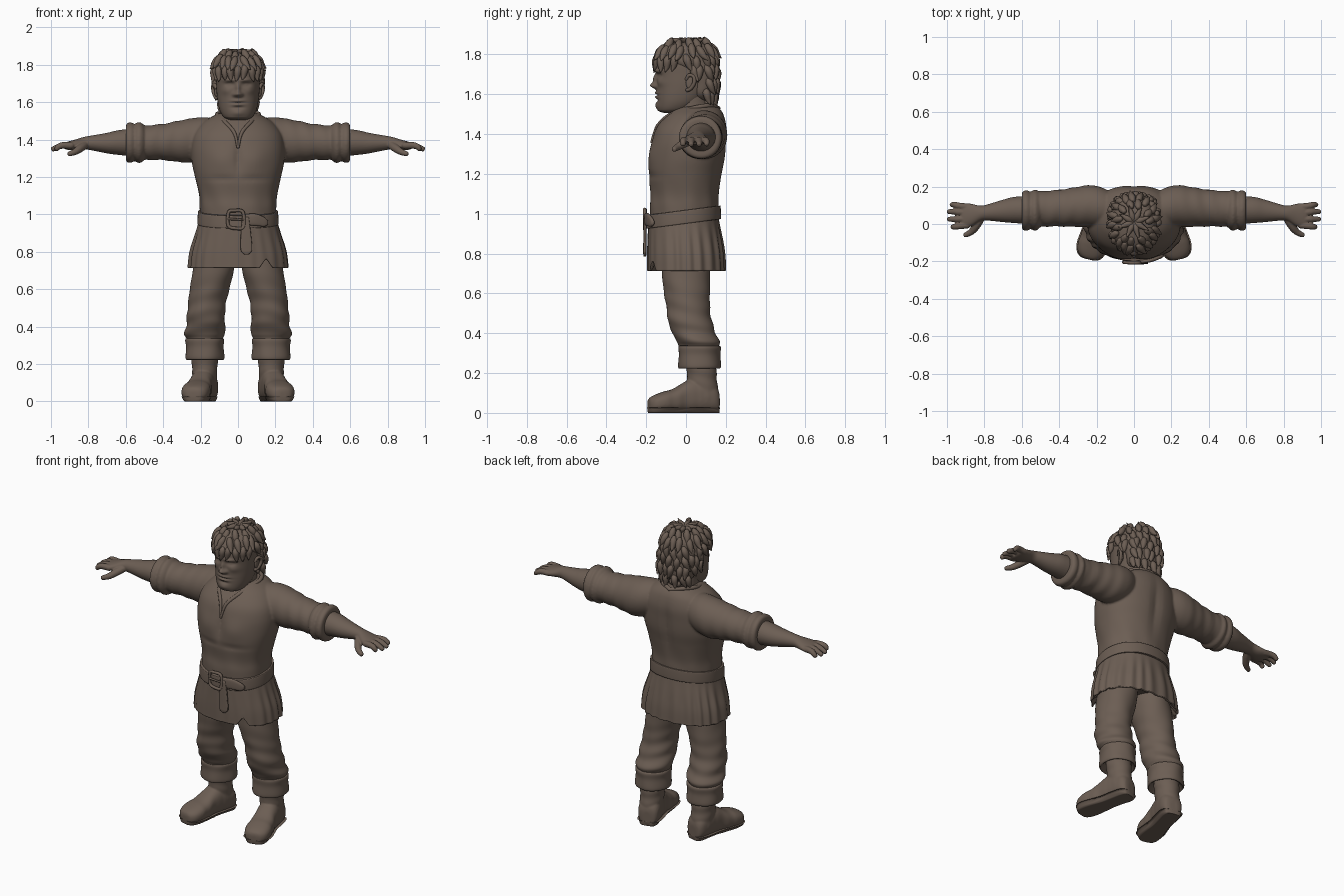
import bpy, bmesh, math, random
from mathutils import Vector, Matrix, Quaternion

random.seed(4)
MAT = bpy.data.materials.new("warm brown clay")
MAT.diffuse_color = (0.150, 0.112, 0.088, 1)


def spline(rows, sub):
    """Catmull-Rom through rows of numbers."""
    out = []
    for i in range(len(rows) - 1):
        p = [rows[max(i - 1, 0)], rows[i], rows[i + 1], rows[min(i + 2, len(rows) - 1)]]
        for s in range(sub):
            t = s / sub
            out.append([b + 0.5 * t * (c - a + t * (2*a - 5*b + 4*c - d + t * (3*(b - c) + d - a)))
                        for a, b, c, d in zip(*p)])
    return out + [list(rows[-1])]


def skin(bm, rings, mirror):
    for sx in ((1, -1) if mirror else (1,)):
        vs = [[bm.verts.new((v.x * sx, v.y, v.z)) for v in r] for r in rings]
        n = len(vs[0])
        for a, b in zip(vs, vs[1:]):
            for i in range(n):
                bm.faces.new((a[i], a[(i + 1) % n], b[(i + 1) % n], b[i]))
        bm.faces.new(vs[0][::-1])
        bm.faces.new(vs[-1])


def loft(bm, axis, rows, n=48, sub=5, power=2.0, fold=None, warp=None, mirror=False):
    """Rows are (position, centre a, centre b, radius a, radius b) along an axis."""
    rings = []
    for t, ca, cb, ra, rb in spline(rows, sub):
        ring = []
        for i in range(n):
            a = 2 * math.pi * i / n
            k = fold(a, t) if fold else 1
            c, s = math.cos(a), math.sin(a)
            p = ca + k * ra * math.copysign(abs(c) ** (2 / power), c)
            q = cb + k * rb * math.copysign(abs(s) ** (2 / power), s)
            v = Vector({'x': (t, p, q), 'y': (p, t, q), 'z': (p, q, t)}[axis])
            ring.append(warp(v) if warp else v)
        rings.append(ring)
    skin(bm, rings, mirror)


def tube(bm, pts, n=10, sub=4, mirror=False):
    """Round-ended tube through (x, y, z, radius) points."""
    def end(p, q):
        d = (Vector(p[:3]) - Vector(q[:3])).normalized() * p[3] * 0.6
        return (*(Vector(p[:3]) + d), p[3] * 0.6)
    rows = spline([end(pts[0], pts[1]), *pts, end(pts[-1], pts[-2])], sub)
    pos = [Vector(r[:3]) for r in rows]
    rings, q, old = [], Quaternion(), Vector((0, 0, 1))
    for i, r in enumerate(rows):
        d = (pos[min(i + 1, len(pos) - 1)] - pos[max(i - 1, 0)]).normalized()
        q = old.rotation_difference(d) @ q
        old = d
        rings.append([pos[i] + q @ Vector((math.cos(2*math.pi*k/n), math.sin(2*math.pi*k/n), 0)) * r[3]
                      for k in range(n)])
    skin(bm, rings, mirror)


def finish(name, bm, voxel=0, smooth=3):
    bmesh.ops.recalc_face_normals(bm, faces=bm.faces)
    for f in bm.faces:
        f.smooth = True
    me = bpy.data.meshes.new(name)
    bm.to_mesh(me)
    bm.free()
    me.materials.append(MAT)
    ob = bpy.data.objects.new(name, me)
    bpy.context.collection.objects.link(ob)
    if voxel:
        m = ob.modifiers.new("blend", 'REMESH')
        m.mode, m.voxel_size, m.use_smooth_shade = 'VOXEL', voxel, True
        s = ob.modifiers.new("soften", 'SMOOTH')
        s.factor, s.iterations = 0.5, smooth


def gauss(x, z, cx, cz, sx, sz):
    return math.exp(-((x - cx) / sx) ** 2 - ((z - cz) / sz) ** 2)


# tunic body, sleeves and rolled sleeve cuffs, blended together
def chest(v):
    if v.y < 0:
        v.y -= 0.012 * (gauss(abs(v.x), v.z, 0.09, 1.29, 0.07, 0.06) - gauss(v.x, v.z, 0, 1.32, 0.02, 0.1))
        v.y += 0.006 * gauss(abs(v.x), v.z, 0.08, 1.19, 0.09, 0.015)
    else:
        v.y -= 0.012 * gauss(v.x, v.z, 0, 1.3, 0.03, 0.15)
    return v

bm = bmesh.new()
loft(bm, 'z', [(.93, 0, -.01, .20, .17), (1.03, 0, -.01, .204, .173), (1.10, 0, -.007, .208, .172),
               (1.20, 0, -.003, .23, .185), (1.28, 0, .008, .247, .19), (1.36, 0, .016, .25, .188),
               (1.43, 0, .028, .235, .178), (1.49, 0, .045, .19, .148), (1.525, 0, .055, .135, .118),
               (1.54, 0, .06, .10, .09)], n=72, sub=6, power=2.2, warp=chest,
     fold=lambda a, t: 1 + .012 * math.sin(9 * a + 12 * t) * max(0, 1 - abs(t - 1.06) / .14))
loft(bm, 'x', [(.08, .07, 1.42, .08, .085), (.18, .09, 1.407, .108, .112), (.25, .095, 1.395, .112, .118),
               (.32, .09, 1.39, .105, .11), (.40, .085, 1.387, .098, .097), (.50, .08, 1.383, .094, .092),
               (.57, .077, 1.383, .09, .09)], mirror=True,
     fold=lambda a, t: 1 + .022 * math.sin(75 * t + 2 * math.sin(a + 1)) * min(1, max(0, (t - .2) * 6)))
loft(bm, 'x', [(x, .073, 1.383, r, r) for x, r in
               ((.50, .085), (.507, .098), (.528, .11), (.548, .102), (.556, .098), (.566, .106),
                (.583, .108), (.598, .098), (.60, .08))], mirror=True,
     fold=lambda a, t: 1 + .012 * math.sin(3 * a + 40 * t))
finish("tunic_top", bm, .007)

# neckline band with a front slit
bm = bmesh.new()
tube(bm, [(0, .16, 1.53, .012), (.075, .125, 1.542, .012), (.112, .05, 1.533, .012), (.075, -.075, 1.498, .011),
          (.03, -.133, 1.452, .010), (.012, -.155, 1.415, .008), (.002, -.173, 1.36, .006)], mirror=True)
finish("collar", bm)

# pleated tunic skirt with a notch in the front hem
def notch(v):
    if v.y < 0 and v.z < .8:
        v.z += .05 * max(0, 1 - abs(v.x - .15) / .035) * (.8 - v.z) / .085
    return v

def pleat(a, t):
    back = .35 + .65 * min(1, max(0, math.sin(a) + .8))
    return 1 + .022 * back * math.sin(22 * a + math.sin(5 * a)) * min(1, max(0, (.97 - t) * 8))

bm = bmesh.new()
loft(bm, 'z', [(.79, 0, 0, .19, .15), (.72, 0, 0, .25, .182), (.715, 0, .002, .264, .195), (.73, 0, .002, .265, .196),
               (.80, 0, 0, .256, .194), (.88, 0, -.005, .233, .187), (.95, 0, -.01, .213, .179),
               (1.0, 0, -.01, .203, .17)], n=176, sub=4, power=2.25, fold=pleat, warp=notch)
finish("tunic_skirt", bm)

# belt, buckle and hanging strap
def tilt(v):
    v.z += .13 * v.y
    return v

bm = bmesh.new()
loft(bm, 'z', [(.95, 0, -.012, .195, .165), (.951, 0, -.012, .213, .184), (.957, 0, -.012, .217, .188),
               (1.012, 0, -.012, .214, .186), (1.018, 0, -.012, .21, .182), (1.019, 0, -.012, .195, .165)],
     n=72, sub=3, power=2.2, warp=tilt)
finish("belt", bm)
bm = bmesh.new()
tube(bm, [(-.02, -.207, 1.02, .009), (-.05, -.205, 1.012, .009), (-.052, -.205, .94, .009), (-.01, -.208, .925, .009),
          (.03, -.207, .932, .009), (.03, -.207, 1.0, .009), (.015, -.207, 1.02, .009), (-.02, -.207, 1.02, .009)])
tube(bm, [(-.05, -.209, .975, .006), (.03, -.211, .972, .005)])
finish("buckle", bm)
bm = bmesh.new()
loft(bm, 'z', [(.785, .045, -.206, .010, .006), (.80, .045, -.207, .026, .008), (.82, .045, -.207, .031, .008),
               (.90, .042, -.206, .027, .008), (.985, .04, -.204, .018, .008)], n=24, power=4)
loft(bm, 'x', [(.03, -.202, .97, .010, .030), (.09, -.194, .972, .010, .032), (.14, -.176, .96, .010, .025),
               (.16, -.166, .955, .008, .010)], n=24, power=3)
finish("strap", bm)

# trousers and turned-up trouser cuffs
def creases(a, t):
    return 1 + .030 * math.sin(70 * t + 2.2 * math.sin(a + .6)) * min(1, max(.15, (.68 - t) * 4)) \
             + .012 * math.sin(4 * a + 25 * t)

bm = bmesh.new()
loft(bm, 'z', [(.27, .178, .068, .09, .09), (.33, .178, .065, .096, .098), (.36, .177, .058, .108, .108),
               (.40, .174, .042, .104, .108), (.45, .172, .022, .103, .112), (.52, .166, .012, .10, .108),
               (.60, .152, .005, .105, .114), (.70, .132, .0, .111, .122), (.84, .11, 0, .11, .12)],
     n=56, sub=8, fold=creases, mirror=True)
finish("trousers", bm)
bm = bmesh.new()
loft(bm, 'z', [(.25, .178, .068, .07, .072), (.226, .178, .068, .09, .095), (.224, .178, .068, .10, .104),
               (.24, .178, .068, .104, .108), (.29, .178, .067, .100, .104), (.325, .178, .067, .104, .107),
               (.337, .178, .066, .098, .102), (.333, .178, .066, .085, .09)], mirror=True,
     fold=lambda a, t: 1 + .015 * math.sin(5 * a + 20 * t))
finish("trouser_cuffs", bm)

# boots, turned outward
turn = Matrix.Translation((.178, .085, 0)) @ Matrix.Rotation(math.radians(13), 4, 'Z') @ Matrix.Translation((0, -.085, 0))
FOOT = [(.166, 0, .05, .025, .04), (.158, 0, .06, .05, .06), (.13, 0, .075, .064, .075), (.07, 0, .085, .066, .085),
        (.0, 0, .080, .063, .080), (-.06, 0, .062, .070, .062), (-.12, 0, .054, .077, .052),
        (-.165, 0, .046, .068, .043), (-.19, 0, .04, .045, .033), (-.197, 0, .036, .018, .018)]

def boot_warp(v):
    v.z = max(v.z, .012)
    return turn @ v

def sole_warp(v):
    v.z = min(max((v.z - .01) * 3, 0), .026)
    return turn @ v

bm = bmesh.new()
loft(bm, 'y', FOOT, n=40, sub=6, power=2.5, warp=boot_warp, mirror=True,
     fold=lambda a, t: 1 + .015 * math.sin(90 * t) * (t < .05) * (t > -.11))
loft(bm, 'z', [(.05, .178, .09, .064, .072), (.10, .178, .088, .066, .076), (.15, .178, .083, .066, .074),
               (.21, .178, .078, .070, .075), (.27, .178, .075, .072, .076)], mirror=True,
     fold=lambda a, t: 1 + .02 * math.sin(95 * t + 1.5 * math.sin(a)))
finish("boots", bm, .006)
bm = bmesh.new()
loft(bm, 'y', [(t, a, b, ra + .006, rb) for t, a, b, ra, rb in FOOT], n=40, power=3, warp=sole_warp, mirror=True)
finish("soles", bm)

# forearms and hands
bm = bmesh.new()
loft(bm, 'x', [(.55, .075, 1.385, .076, .076), (.64, .075, 1.384, .070, .066), (.70, .07, 1.381, .060, .055),
               (.78, .062, 1.382, .044, .040), (.82, .057, 1.381, .041, .034), (.87, .048, 1.372, .060, .028),
               (.91, .044, 1.367, .068, .022), (.925, .044, 1.366, .06, .017)], n=32, mirror=True)
for y0, y1, tip in ((.09, .103, .975), (.06, .066, .991), (.027, .026, .990), (-.006, -.015, .970)):
    tube(bm, [(.89, y0, 1.368, .018), (.935, (y0 + y1) / 2, 1.369, .018), (.96, y1, 1.362, .016), (tip, y1, 1.348, .013)],
         mirror=True)
tube(bm, [(.82, .03, 1.37, .022), (.845, -.012, 1.352, .022), (.87, -.042, 1.335, .018), (.903, -.06, 1.323, .013)],
     mirror=True)
finish("arms_and_hands", bm, .0045, 2)

# head with sculpted face, neck and ears
FACE = [(0, 1.643, .017, .016, .030), (0, 1.675, .011, .026, .018), (.018, 1.640, .011, .010, .012),
        (.043, 1.717, .032, .010, .011), (.045, 1.695, .022, .012, -.015), (.045, 1.694, .013, .007, .007),
        (.065, 1.66, .026, .02, .007), (0, 1.607, .032, .008, .010), (0, 1.596, .036, .004, -.009),
        (0, 1.586, .026, .008, .010), (0, 1.570, .03, .008, -.006), (0, 1.542, .035, .02, .010)]

def sculpt(v):
    if v.y < -.03:
        v.y -= sum(h * gauss(abs(v.x), v.z, x, z, sx, sz) for x, z, sx, sz, h in FACE)
    return v

bm = bmesh.new()
loft(bm, 'z', [(1.505, 0, -.06, .045, .045), (1.515, 0, -.06, .07, .075), (1.53, 0, -.05, .085, .092),
               (1.56, 0, -.033, .099, .112), (1.60, 0, -.018, .108, .128), (1.65, 0, -.006, .114, .140),
               (1.70, 0, -.004, .116, .145), (1.75, 0, -.004, .117, .147), (1.80, 0, -.004, .11, .13),
               (1.84, 0, 0, .08, .09), (1.86, 0, 0, .02, .02)], n=120, sub=10, power=2.2, warp=sculpt)
loft(bm, 'z', [(1.42, 0, .05, .105, .11), (1.48, 0, .038, .10, .105), (1.53, 0, .028, .092, .095),
               (1.62, 0, .02, .092, .09)], power=2.1)
finish("head", bm)
bm = bmesh.new()
tube(bm, [(.113, .005, 1.62, .009), (.122, .025, 1.63, .010), (.132, .042, 1.66, .010), (.133, .038, 1.69, .010),
          (.125, .015, 1.695, .009), (.117, .002, 1.675, .008)], mirror=True)
loft(bm, 'x', [(.10, .018, 1.66, .02, .035), (.12, .02, 1.66, .02, .033), (.125, .02, 1.66, .008, .02)], n=16, mirror=True)
finish("ears", bm)

# hair: a cap covered in overlapping tufts
CAP = [(1.565, 0, .088, .06, .035), (1.60, 0, .08, .10, .066), (1.66, 0, .082, .114, .072), (1.72, 0, .055, .123, .10),
       (1.77, 0, .0, .126, .150), (1.82, 0, .003, .113, .135), (1.85, 0, .005, .085, .10), (1.87, 0, .01, .02, .02)]
bm = bmesh.new()
loft(bm, 'z', CAP, n=40, sub=4)
finish("hair_cap", bm)
bm = bmesh.new()
for row, count in ((0, 9), (1, 13), (2, 15), (3, 18), (4, 20), (5, 17), (6, 11)):
    z, _, cy, rx, ry = CAP[row]
    for i in range(count):
        a = 2 * math.pi * (i + .5 * (row % 2) + random.uniform(-.2, .2)) / count
        if row < 4 and math.sin(a) < (.1 if row < 3 else -.35):
            continue
        out = Vector((math.cos(a), math.sin(a), 0))
        side = Vector((-out.y, out.x, 0)) * random.uniform(-.012, .022)
        p = Vector((rx * out.x, cy + ry * out.y, z + random.uniform(-.008, .008)))
        lift = .002 + .012 * random.random()
        flat = .03 if row > 4 else 0
        drop = (.045 if row > 4 else .058) * (.4 if row == 0 else 1)
        pts = [(p - out * .012 + Vector((0, 0, .02)), .014), (p + out * .002 + side * .4, .020),
               (p + out * (.004 + flat * .5) + side - Vector((0, 0, drop * .55)), .015),
               (p + out * (lift + flat) + side * 1.8 - Vector((0, 0, drop)), .002)]
        tube(bm, [(*v, r) for v, r in pts], n=8)
for i in range(8):  # crown spikes
    a = i * math.pi / 4 + .3
    c, s = math.cos(a), math.sin(a)
    tube(bm, [(.01 * c, .01 + .01 * s, 1.855, .018), (.035 * c, .01 + .035 * s, 1.868, .017),
              (.065 * c, .01 + .07 * s, 1.872, .010), (.088 * c, .01 + .09 * s, 1.883, .002)], n=8)
finish("hair_tufts", bm)
